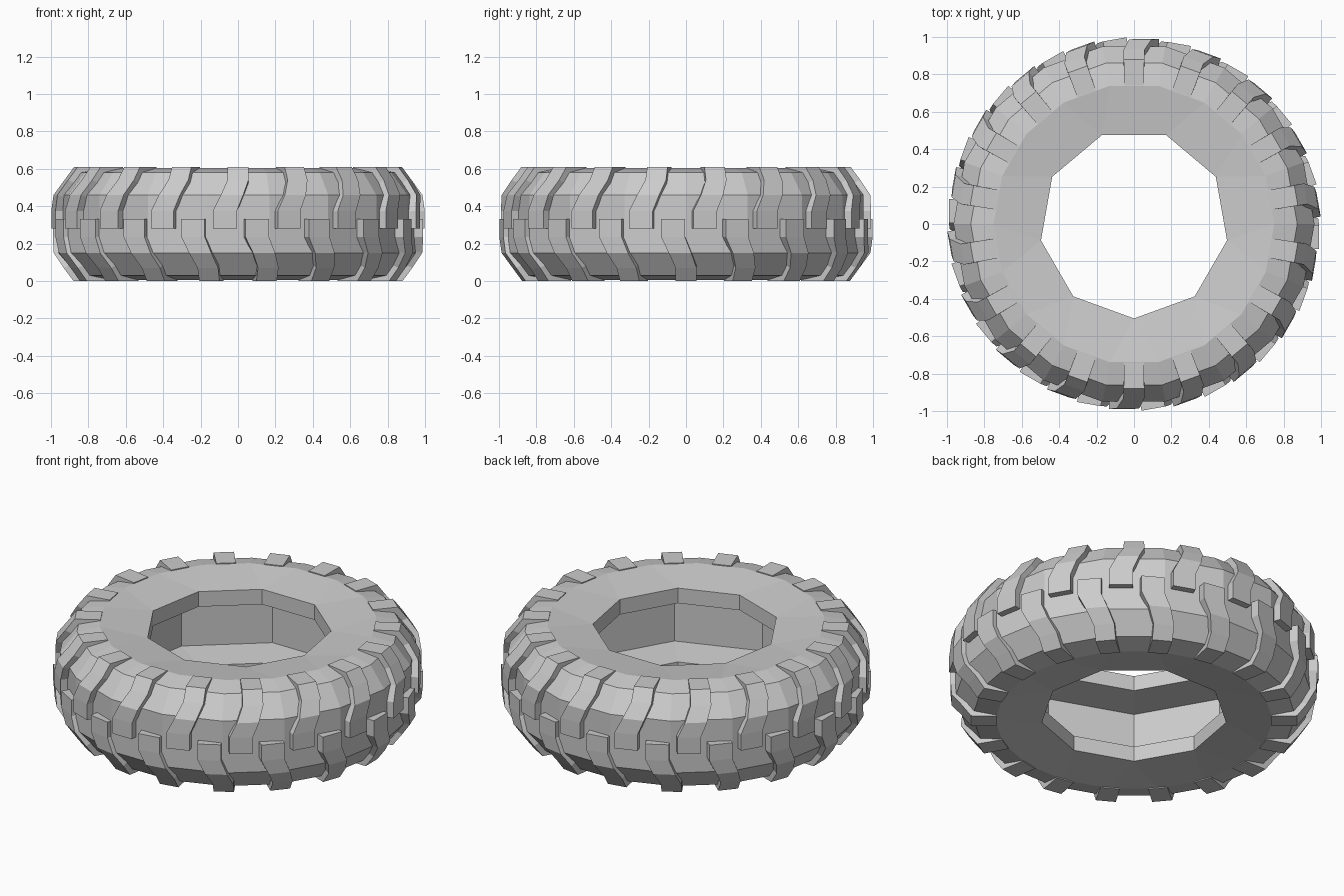
import bpy, bmesh
from math import sin, cos, pi, radians
from mathutils import Matrix, Vector

if "Cube" in bpy.data.objects:
    bpy.data.objects.remove(bpy.data.objects["Cube"])

H = 0.61       # overall tyre width (height as it lies)
N = 18         # outer sides and lugs per side


def finish(bm, name):
    bmesh.ops.recalc_face_normals(bm, faces=bm.faces)
    me = bpy.data.meshes.new(name)
    bm.to_mesh(me)
    bm.free()
    ob = bpy.data.objects.new(name, me)
    bpy.context.collection.objects.link(ob)
    return ob


def ring(bm, n, start, r, z):
    return [bm.verts.new((r * cos(radians(start) + 2 * pi * i / n),
                          r * sin(radians(start) + 2 * pi * i / n), z)) for i in range(n)]


def bridge(bm, a, b):
    n = len(a)
    for i in range(n):
        j = (i + 1) % n
        bm.faces.new((a[i], a[j], b[j], b[i]))


# Tyre carcass: 18-sided outside, hollow 9-sided inside
bm = bmesh.new()
outer_half = [(0.75, 0.605), (0.873, 0.58), (0.965, 0.46)]
inner_half = [(0.505, 0.57), (0.505, 0.48), (0.72, 0.455)]


def full(half):
    return half + [(r, H - z) for r, z in reversed(half)]


outer = [ring(bm, N, 20, r, z) for r, z in full(outer_half)]
inner = [ring(bm, N // 2, 30, r, z) for r, z in full(inner_half)]
for rings in (outer, inner):
    for a, b in zip(rings, rings[1:]):
        bridge(bm, a, b)
# Sidewalls join the 9-sided rim to the 18-sided shoulder
for o, s in ((outer[0], inner[0]), (outer[-1], inner[-1])):
    for k in range(N // 2):
        nk = (k + 1) % (N // 2)
        bm.faces.new((s[k], o[2 * k], o[2 * k + 1]))
        bm.faces.new((s[k], o[2 * k + 1], o[(2 * k + 2) % N], s[nk]))
finish(bm, "tyre_carcass")

# Tread lug path: sideways offset, half width, outer r, z, inner r, inner z
LUG = [(-0.07, 0.064, 0.990, 0.28, 0.90, 0.28),
       (-0.07, 0.064, 0.990, 0.375, 0.90, 0.375),
       (-0.032, 0.060, 0.985, 0.46, 0.90, 0.44),
       (0.0, 0.056, 0.932, 0.54, 0.85, 0.50),
       (0.0, 0.055, 0.880, 0.61, 0.82, 0.54),
       (0.0, 0.053, 0.740, 0.61, 0.74, 0.57)]


def tread_row(name, phase, flip):
    bm = bmesh.new()
    for i in range(N):
        rot = Matrix.Rotation(radians(phase) + 2 * pi * i / N, 4, 'Z')
        sections = []
        for x, w, r, z, ri, zi in LUG:
            if flip:
                z, zi = H - z, H - zi
            pts = [(x - w, -r, z), (x + w, -r, z), (x + w, -ri, zi), (x - w, -ri, zi)]
            sections.append([bm.verts.new(rot @ Vector(p)) for p in pts])
        for a, b in zip(sections, sections[1:]):
            bridge(bm, a, b)
        bm.faces.new(sections[0])
        bm.faces.new(sections[-1])
    return finish(bm, name)


tread_row("upper_tread_lugs", 0, False)
tread_row("lower_tread_lugs", 10, True)
